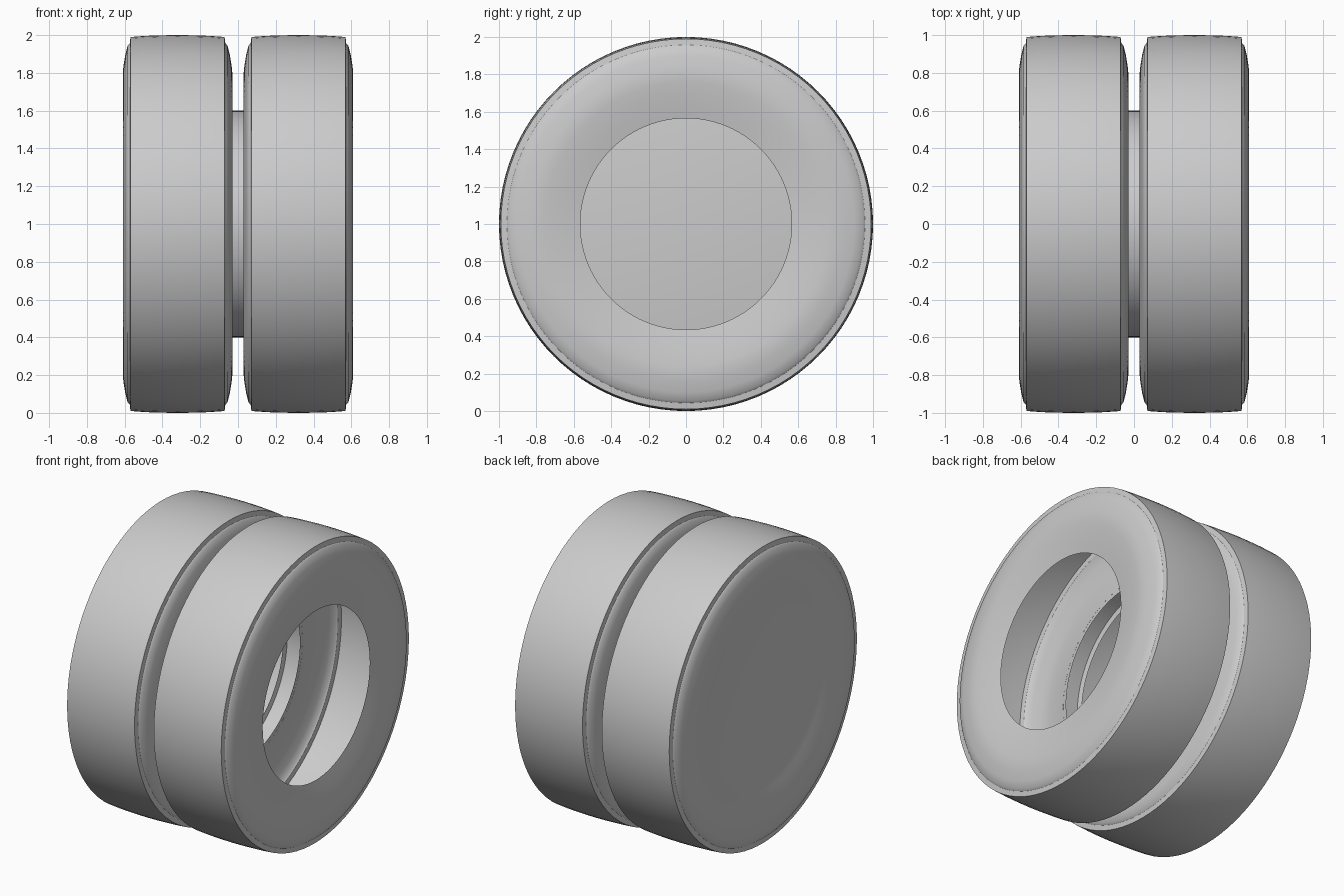
import bpy, bmesh, math

if "Cube" in bpy.data.objects:
    bpy.data.objects.remove(bpy.data.objects["Cube"])

SEG = 96
grey = bpy.data.materials.new("plain grey")
grey.diffuse_color = (0.6, 0.6, 0.6, 1)
grey.use_nodes = True
grey.node_tree.nodes["Principled BSDF"].inputs["Base Color"].default_value = grey.diffuse_color


def lathe(name, profile, cx, cap_left=False):
    """Revolve (x, radius) points around the x axis at height 1."""
    bm = bmesh.new()
    rings = []
    for x, r in profile:
        rings.append([bm.verts.new((cx + x,
                                    r * math.cos(2 * math.pi * i / SEG),
                                    1 + r * math.sin(2 * math.pi * i / SEG)))
                      for i in range(SEG)])
    for a, b in zip(rings, rings[1:]):
        for i in range(SEG):
            j = (i + 1) % SEG
            bm.faces.new((a[i], b[i], b[j], a[j]))
    if cap_left:
        bm.faces.new(rings[0])
    # outward-facing normals: the widest ring must point away from the axis
    bmesh.ops.recalc_face_normals(bm, faces=bm.faces[:])
    bm.normal_update()
    f = max(bm.faces, key=lambda f: f.calc_center_median().z)
    if f.normal.z < 0:
        bmesh.ops.reverse_faces(bm, faces=bm.faces[:])
    me = bpy.data.meshes.new(name)
    bm.to_mesh(me)
    bm.free()
    me.materials.append(grey)
    ob = bpy.data.objects.new(name, me)
    bpy.context.collection.objects.link(ob)
    bpy.ops.object.select_all(action='DESELECT')
    ob.select_set(True)
    bpy.context.view_layer.objects.active = ob
    bpy.ops.object.shade_smooth_by_angle(angle=math.radians(30))
    return ob


# Half tyre section: dished side wall, shoulder step, crowned tread
half = [(0.258, 0.565), (0.270, 0.63), (0.281, 0.70), (0.288, 0.76),
        (0.290, 0.80), (0.286, 0.84), (0.276, 0.90), (0.264, 0.945),
        (0.253, 0.957), (0.249, 0.990), (0.17, 0.996), (0.08, 0.999)]
section = [(-x, r) for x, r in half] + [(0, 1.0)] + half[::-1]

# Hollow tyres: left one closed on its outer side, right one open
lathe("left_tyre", section, -0.32, cap_left=True)
lathe("right_tyre", section, 0.32)

# Open sleeve joining the two tyres
lathe("joining_sleeve", [(-0.056, 0.6), (0.056, 0.6)], 0)
